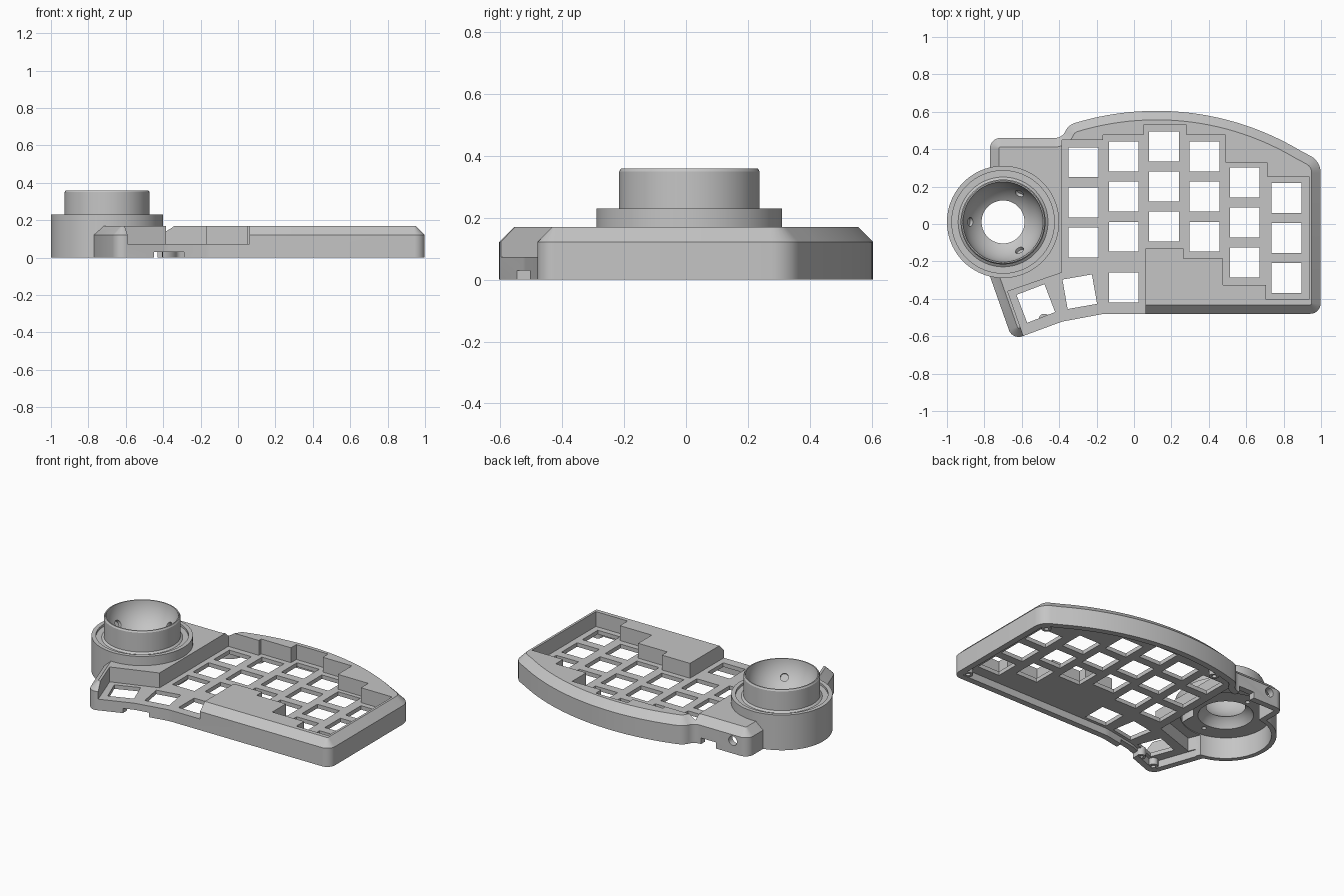
import bpy, bmesh
from math import sin, cos, tan, pi, radians, sqrt
from mathutils import Vector, Matrix

cube = bpy.data.objects.get("Cube")
if cube:
    bpy.data.objects.remove(cube)

grey = bpy.data.materials.new("matte grey plastic")
grey.use_nodes = True
colour = (0.56, 0.56, 0.56, 1)
grey.diffuse_color = colour
grey.node_tree.nodes["Principled BSDF"].inputs["Base Color"].default_value = colour


def make_object(name, bm):
    bmesh.ops.recalc_face_normals(bm, faces=bm.faces)
    mesh = bpy.data.meshes.new(name)
    bm.to_mesh(mesh)
    bm.free()
    mesh.materials.append(grey)
    obj = bpy.data.objects.new(name, mesh)
    bpy.context.collection.objects.link(obj)
    return obj


def fillet(corners, steps=6):
    """Round each (x, y, radius) corner of a polygon."""
    out = []
    for i, (x, y, r) in enumerate(corners):
        p = Vector((x, y))
        if not r:
            out.append(p)
            continue
        a = (Vector(corners[i - 1][:2]) - p).normalized()
        b = (Vector(corners[(i + 1) % len(corners)][:2]) - p).normalized()
        half = a.angle(b) / 2
        centre = p + (a + b).normalized() * r / sin(half)
        start, end = p + a * r / tan(half) - centre, p + b * r / tan(half) - centre
        for k in range(steps + 1):
            d = start.lerp(end, k / steps)
            out.append(centre + d.normalized() * r)
    return out


def inset(points, dist):
    """Mitred inward offset of a counter-clockwise polygon."""
    out = []
    for i, p in enumerate(points):
        a = (p - points[i - 1]).normalized()
        b = (points[(i + 1) % len(points)] - p).normalized()
        na, nb = Vector((-a.y, a.x)), Vector((-b.y, b.x))
        out.append(p + (na + nb) * dist / (1 + na.dot(nb)))
    return out


def add_loft(bm, layers):
    """Closed solid through stacked (points, z) layers."""
    rings = [[bm.verts.new((p[0], p[1], z)) for p in pts] for pts, z in layers]
    bm.faces.new(rings[0])
    bm.faces.new(rings[-1])
    for low, high in zip(rings, rings[1:]):
        for i in range(len(low)):
            j = (i + 1) % len(low)
            bm.faces.new((low[i], low[j], high[j], high[i]))


def prism(name, points, z0, z1):
    bm = bmesh.new()
    add_loft(bm, [(points, z0), (points, z1)])
    return make_object(name, bm)


def rod(name, start, end, radius):
    a, b = Vector(start), Vector(end)
    bm = bmesh.new()
    turn = (b - a).to_track_quat('Z', 'Y').to_matrix().to_4x4()
    bmesh.ops.create_cone(bm, cap_ends=True, segments=32, radius1=radius, radius2=radius,
                          depth=(b - a).length, matrix=Matrix.Translation((a + b) / 2) @ turn)
    return make_object(name, bm)


def revolve(name, profile, x, y, segments):
    """Turn a closed (radius, z) profile around the vertical axis."""
    bm = bmesh.new()
    rings = []
    for k in range(segments):
        t = 2 * pi * k / segments
        rings.append([bm.verts.new((x + r * cos(t), y + r * sin(t), z)) for r, z in profile])
    for k in range(segments):
        a, b = rings[k], rings[(k + 1) % segments]
        for i in range(len(profile)):
            j = (i + 1) % len(profile)
            bm.faces.new((a[i], b[i], b[j], a[j]))
    return make_object(name, bm)


def cut(target, cutter):
    cutter.hide_render = True
    mod = target.modifiers.new("cut", 'BOOLEAN')
    mod.operation, mod.solver, mod.object = 'DIFFERENCE', 'EXACT', cutter
    bpy.context.view_layer.objects.active = target
    bpy.ops.object.modifier_apply(modifier=mod.name)
    bpy.data.objects.remove(cutter)


def box(x0, x1, y0, y1):
    return [(x0, y0), (x1, y0), (x1, y1), (x0, y1)]


# Case shell: rounded outline with a long arched back and chamfered top
arch = []
for k in range(25):
    x = 0.89 - k * 1.17 / 24
    arch.append((x, sqrt(1.5 ** 2 - (x - 0.12) ** 2) - 0.895, 0))
outline = fillet([(-0.65, -0.62, 0.055), (-0.385, -0.522, 0.2), (-0.16, -0.48, 0.2),
                  (0.998, -0.48, 0.055), (0.998, 0.335, 0.1)] + arch +
                 [(-0.35, 0.53, 0.08), (-0.385, 0.46, 0.06), (-0.77, 0.46, 0.055),
                  (-0.77, -0.28, 0)])
bm = bmesh.new()
add_loft(bm, [(outline, 0), (outline, 0.122), (inset(outline, 0.048), 0.17)])
case = make_object("case", bm)

# Stepped key well, open at the thumb edge
well = [(-0.385, 0.45), (-0.385, -0.26), (-0.675, -0.36), (-0.555, -0.7), (0.062, -0.7),
        (0.062, -0.13), (0.265, -0.13), (0.265, -0.185), (0.475, -0.185), (0.475, -0.325),
        (0.705, -0.325), (0.705, -0.405), (0.935, -0.405), (0.935, 0.255), (0.71, 0.255),
        (0.71, 0.33), (0.49, 0.33), (0.49, 0.475), (0.28, 0.475), (0.28, 0.53),
        (0.05, 0.53), (0.05, 0.475), (-0.165, 0.475), (-0.165, 0.45)]
cut(case, prism("well_cutter", well, 0.073, 0.4))

# Hollow underside, deeper beneath the socket deck
deck = [(-0.405, 0.42), (-0.73, 0.42), (-0.73, -0.26), (-0.7, -0.335), (-0.405, -0.235)]
cut(case, prism("underside_cutter", inset(outline, 0.04), -0.1, 0.047))
cut(case, prism("deck_cutter", deck, -0.1, 0.135))

# Key openings: six columns of three, plus three thumb keys
keys = [(-0.055, -0.34, 0), (-0.29, -0.362, 10), (-0.525, -0.425, 21)]
for x, top in [(-0.27, 0.33), (-0.055, 0.36), (0.16, 0.415), (0.378, 0.36),
               (0.592, 0.222), (0.815, 0.14)]:
    keys += [(x, top - 0.214 * row, 0) for row in range(3)]
bm = bmesh.new()
for x, y, angle in keys:
    t = radians(angle)
    square = [(x + u * cos(t) - v * sin(t), y + u * sin(t) + v * cos(t))
              for u, v in box(-0.08, 0.08, -0.08, 0.08)]
    add_loft(bm, [(square, -0.1), (square, 0.3)])
cut(case, make_object("key_cutter", bm))

# Cable openings in the front and back walls
cut(case, prism("front_notch_cutter", box(-0.45, -0.29, -0.6, -0.46), -0.1, 0.03))
cut(case, prism("back_notch_cutter", box(-0.54, -0.43, 0.4, 0.5), -0.1, 0.04))
cut(case, rod("cable_cutter", (-0.66, 0.35, 0.083), (-0.66, 0.55, 0.083), 0.03))

# Ball socket: base ring, raised collar and hemispherical bowl over a high floor
sx, sy, sz, sr = -0.70, 0.011, 0.378, 0.215
cut(case, rod("bore_cutter", (sx, sy, -0.1), (sx, sy, 0.5), 0.285))
profile = [(0.27, 0), (0.3, 0), (0.3, 0.23), (0.274, 0.23), (0.274, 0.215),
           (0.24, 0.215), (0.227, 0.225), (0.227, 0.35), (0.221, 0.36)]
for k in range(15):
    t = radians(4.8 + k * 52.9 / 14)
    profile.append((sr * cos(t), sz - sr * sin(t)))
profile += [(0.144, 0.175), (0.165, 0.14), (0.27, 0.14)]
socket = revolve("ball_socket", profile, sx, sy, 96)
cut(socket, prism("socket_opening_cutter", deck, -0.1, 0.135))

# Bearing pockets in the bowl and screw holes in its floor
for angle in (60, 180, 300):
    c, s = cos(radians(angle)), sin(radians(angle))
    cut(socket, rod("bearing_cutter", (sx + 0.12 * c, sy + 0.12 * s, sz - 0.084),
                    (sx + 0.19 * c, sy + 0.19 * s, sz - 0.133), 0.024))
for side in (-1, 1):
    cut(socket, rod("screw_cutter", (sx, sy + 0.2 * side, 0.1),
                    (sx, sy + 0.2 * side, 0.18), 0.014))

# Screw posts under the plate
posts = []
for x, y in [(0.92, 0.29), (0.93, -0.42), (-0.2, 0.5), (-0.61, -0.55), (-0.48, -0.51)]:
    posts.append(revolve("screw_post", [(0.014, 0.004), (0.03, 0.004), (0.03, 0.06),
                                        (0.014, 0.06)], x, y, 20))

bpy.ops.object.select_all(action='DESELECT')
for obj in [case, socket] + posts:
    obj.select_set(True)
bpy.context.view_layer.objects.active = case
bpy.ops.object.shade_smooth_by_angle(angle=radians(30))
